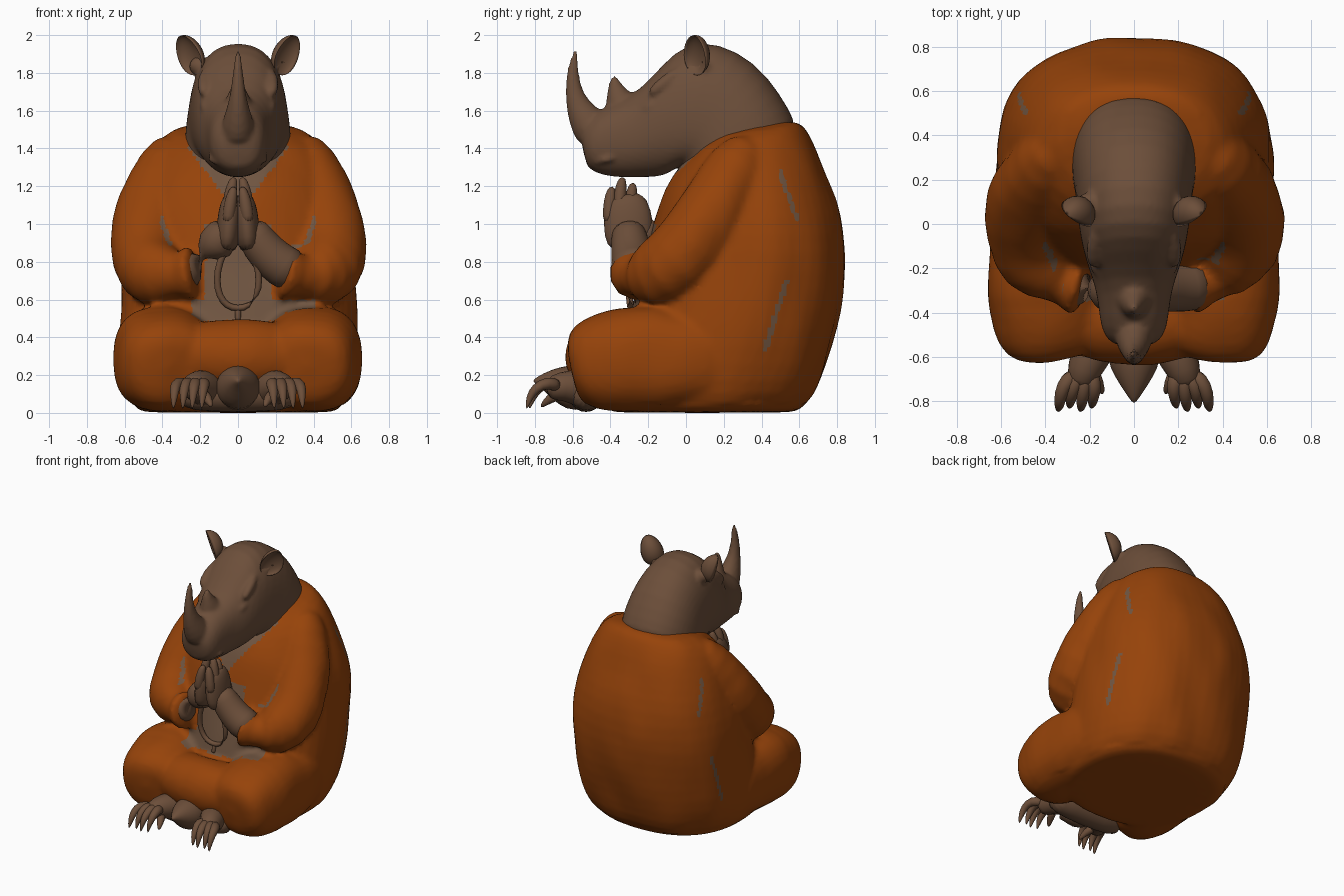
import bpy, bmesh, math
from mathutils import Vector, Matrix, noise

if "Cube" in bpy.data.objects:
    bpy.data.objects.remove(bpy.data.objects["Cube"], do_unlink=True)


def material(name, rgb):
    m = bpy.data.materials.new(name)
    m.use_nodes = True
    m.diffuse_color = (*rgb, 1)
    node = next(n for n in m.node_tree.nodes if n.type == "BSDF_PRINCIPLED")
    node.inputs["Base Color"].default_value = (*rgb, 1)
    node.inputs["Roughness"].default_value = 0.8
    return m


HIDE = material("brown hide", (0.15, 0.077, 0.042))
CLOTH = material("orange robe", (0.305, 0.056, 0.003))
BODY = material("grey brown body", (0.16, 0.09, 0.052))


def loft(bm, rings, power=2.0, sides=24):
    """Skin closed rings given as (centre, half axis, half axis)."""
    loops = []
    for c, u, v in rings:
        loop = []
        for i in range(sides):
            a = math.tau * i / sides
            p, q = (math.copysign(abs(t) ** (2 / power), t) for t in (math.cos(a), math.sin(a)))
            loop.append(bm.verts.new(c + u * p + v * q))
        loops.append(loop)
    for a, b in zip(loops, loops[1:]):
        for i in range(sides):
            j = (i + 1) % sides
            bm.faces.new((a[i], a[j], b[j], b[i]))
    bm.faces.new(loops[0])
    bm.faces.new(loops[-1])


def spine_loft(bm, sections, power):
    """Sections are (y, z) of one edge, (y, z) of the other, half width."""
    rings = []
    for a, b, w in sections:
        a, b = Vector((0, *a)), Vector((0, *b))
        rings.append(((a + b) / 2, Vector((w, 0, 0)), (a - b) / 2))
    loft(bm, rings, power)


def tube(bm, points, side=1, sides=12, flat=1.0, power=2.0):
    """Points are (x, y, z, radius); side -1 mirrors them."""
    pos = [Vector((x * side, y, z)) for x, y, z, r in points]
    rings = []
    for i, c in enumerate(pos):
        t = (pos[min(i + 1, len(pos) - 1)] - pos[max(i - 1, 0)]).normalized()
        ref = Vector((1, 0, 0)) if abs(t.x) < 0.8 else Vector((0, 0, 1))
        u = (ref - t * ref.dot(t)).normalized()
        r = points[i][3]
        rings.append((c, u * r * flat, t.cross(u) * r))
    loft(bm, rings, power, sides)


def finish(name, bm, mat, subsurf=1, voxel=0, smooth=0):
    bmesh.ops.recalc_face_normals(bm, faces=bm.faces)
    me = bpy.data.meshes.new(name)
    bm.to_mesh(me)
    bm.free()
    ob = bpy.data.objects.new(name, me)
    bpy.context.collection.objects.link(ob)
    if subsurf:
        ob.modifiers.new("round", "SUBSURF").levels = subsurf
    if voxel:
        mod = ob.modifiers.new("fuse", "REMESH")
        mod.mode, mod.voxel_size = "VOXEL", voxel
    if smooth:
        mod = ob.modifiers.new("soften", "SMOOTH")
        mod.factor, mod.iterations = 0.5, smooth
    dg = bpy.context.evaluated_depsgraph_get()
    ob.data = bpy.data.meshes.new_from_object(ob.evaluated_get(dg))
    ob.modifiers.clear()
    ob.data.name = name
    ob.data.materials.clear()
    ob.data.materials.append(mat)
    ob.data.shade_smooth()
    return ob


# Robe: torso, folded legs and sleeves fused together
bm = bmesh.new()
spine_loft(bm, [
    ((.57, .0), (-.4, .0), .5), ((.6, .01), (-.42, .01), .53), ((.69, .09), (-.42, .08), .6),
    ((.75, .25), (-.38, .25), .635), ((.805, .45), (-.31, .45), .635), ((.84, .65), (-.27, .65), .63),
    ((.855, .85), (-.22, .85), .625), ((.825, 1.05), (-.17, 1.02), .595), ((.77, 1.22), (-.13, 1.15), .545),
    ((.7, 1.39), (-.08, 1.25), .495), ((.63, 1.51), (.03, 1.4), .42), ((.59, 1.555), (.2, 1.51), .28),
], 2.35)
tube(bm, [(-.3, -.4, .29, .2), (-.12, -.43, .3, .195), (0, -.455, .3, .195), (.12, -.43, .3, .195),
          (.3, -.4, .29, .2)], sides=20)
for s in (1, -1):
    tube(bm, [(.35, .35, .27, .24), (.37, .1, .285, .27), (.385, -.15, .285, .28), (.39, -.32, .28, .28),
              (.38, -.46, .265, .26), (.365, -.56, .25, .22), (.36, -.61, .24, .14)], s, 20, power=2.5)
    tube(bm, [(.3, .36, 1.42, .1), (.38, .28, 1.33, .16), (.455, .17, 1.1, .19), (.485, .04, .88, .205),
              (.47, -.1, .74, .21), (.37, -.225, .72, .175), (.27, -.275, .735, .155), (.22, -.285, .745, .14)],
         s, 20)
    tube(bm, [(.25, .3, 1.49, .03), (.22, .1, 1.4, .03), (.14, -.06, 1.25, .03), (.03, -.14, 1.05, .02)], s)
robe = finish("robe", bm, CLOTH, 1, 0.021, 3)
robe.data.materials.append(BODY)

# Cloth folds, moved along normals in one pass
bm = bmesh.new()
bm.from_mesh(robe.data)
for v in bm.verts:
    p = v.co
    if p.z > 0.05:
        v.co = p + v.normal * 0.014 * noise.noise(Vector((p.x * 5, p.y * 5, p.z * 2.5)))


def near_line(p, a, b, width):
    a, b, p = Vector(a), Vector(b), Vector(p)
    t = max(0, min(1, (p - a).dot(b - a) / (b - a).length_squared))
    return (p - a - (b - a) * t).length < width


# Openings of the robe that show the body
for f in bm.faces:
    side_x, y, z = f.calc_center_median()
    x = abs(side_x)
    chest = y < .12 and z > 1.05 and x < (z - 1.05) * .75
    belly = -.35 < y < 0 and (.485 < z < .6 and x < .25 or .6 < z < 1 and x < .17)
    hip = -.35 < y < 0 and .535 < z < .6 and .2 < side_x < .4
    crook = -.16 < y < -.03 and .8 < z < .89 and .2 < x < .42
    sleeve_gap = y < 0 and near_line((x, z), (.365, .9), (.405, 1.03), .013)
    slit = x > .3 and (near_line((y, z), (.5, 1.27), (.59, 1.02), .012)
                       or near_line((y, z), (.42, .34), (.53, .7), .014))
    if chest or belly or hip or crook or sleeve_gap or slit:
        f.material_index = 1
bm.to_mesh(robe.data)
bm.free()

# Head with neck, horns, brows, eyes, lips and nostril bumps
bm = bmesh.new()
spine_loft(bm, [
    ((.59, 1.47), (-.04, 1.16), .28), ((.58, 1.55), (-.03, 1.24), .285), ((.5, 1.69), (-.03, 1.31), .28),
    ((.37, 1.86), (-.06, 1.29), .265), ((.17, 1.965), (-.12, 1.25), .255), ((.0, 1.96), (-.2, 1.245), .235),
    ((-.12, 1.85), (-.27, 1.245), .205), ((-.24, 1.71), (-.33, 1.245), .175), ((-.36, 1.65), (-.4, 1.25), .16),
    ((-.48, 1.6), (-.46, 1.265), .15), ((-.545, 1.52), (-.505, 1.285), .12), ((-.56, 1.45), (-.53, 1.32), .07),
], 2.3)
tube(bm, [(-.155, -.38, 1.35, .018), (-.12, -.48, 1.33, .022), (0, -.53, 1.315, .025),
          (.12, -.48, 1.33, .022), (.155, -.38, 1.35, .018)])
tube(bm, [(0, -.46, 1.46, .12), (0, -.525, 1.54, .1), (0, -.57, 1.62, .068), (0, -.595, 1.7, .047),
          (0, -.602, 1.8, .033), (0, -.59, 1.88, .02), (0, -.585, 1.92, .014)], sides=14, flat=.85)
tube(bm, [(0, -.32, 1.59, .12), (0, -.355, 1.66, .078), (0, -.375, 1.72, .044), (0, -.385, 1.79, .014)],
     sides=14, flat=.85)
for s in (1, -1):
    tube(bm, [(.15, .0, 1.83, .03), (.185, -.1, 1.76, .04), (.18, -.2, 1.68, .03)], s)
    tube(bm, [(.18, -.13, 1.64, .02), (.178, -.18, 1.63, .03), (.165, -.23, 1.6, .02)], s)
    tube(bm, [(.11, -.43, 1.46, .02), (.115, -.475, 1.45, .035), (.1, -.51, 1.43, .02)], s)
    tube(bm, [(.14, .1, 1.79, .06), (.2, .09, 1.83, .058), (.25, .085, 1.87, .045)], s)
finish("head", bm, HIDE, 1, 0.0145, 2)

for s, label in ((1, "left"), (-1, "right")):
    # Cupped ear
    bm = bmesh.new()
    bmesh.ops.create_uvsphere(bm, u_segments=20, v_segments=14, radius=1)
    for v in bm.verts:
        if v.co.y < 0:
            v.co.y *= -0.55
        v.co.x *= 1 - 0.15 * v.co.z
    turn = Matrix.Rotation(math.radians(23), 4, "Y") @ Matrix.Rotation(math.radians(45), 4, "Z")
    bm.transform(Matrix.Scale(s, 4, (1, 0, 0)) @ Matrix.Translation((.264, .045, 1.893))
                 @ turn @ Matrix.Diagonal((.08, .085, .112, 1)))
    finish(label + "_ear", bm, HIDE, 0)

    # Forearm and pressed palm with fingers
    bm = bmesh.new()
    tube(bm, [(.32, -.27, .74, .12), (.23, -.28, .775, .12), (.15, -.29, .85, .11), (.09, -.3, .93, .1),
              (.055, -.31, 1.0, .08)], s, 14)
    tube(bm, [(.06, -.31, .85, .1), (.052, -.305, .93, .13), (.045, -.305, 1.02, .135), (.038, -.315, 1.1, .12),
              (.03, -.33, 1.16, .08)], s, 14, .5)
    for k in range(4):
        y, tip = -.4 + k * .056, 1.2 + (.0, .05, .02, -.06)[k]
        tube(bm, [(.055, y - .01, tip - .2, .034), (.045, y - .006, tip - .12, .036),
                  (.032, y, tip - .05, .033), (.02, y + .01, tip, .016)], s, 10)
    tube(bm, [(.06, -.23, .9, .045), (.05, -.195, .96, .04), (.03, -.18, 1.03, .02)], s, 10)
    finish(label + "_hand", bm, HIDE)

    # Foot with curled claws
    bm = bmesh.new()
    tube(bm, [(.15, -.48, .11, .11), (.19, -.58, .135, .1), (.225, -.66, .145, .08), (.25, -.74, .12, .06)], s)
    for k in range(4):
        x = .175 + k * .05
        reach = .015 * (k % 2)
        tube(bm, [(.2 + k * .022, -.67, .14, .042), (x, -.735, .165, .034), (x + .01, -.785 - reach, .13, .028),
                  (x + .014, -.815 - reach, .08, .02), (x + .018, -.83 - reach, .02, .005)], s, 10)
    tube(bm, [(.19, -.66, .1, .035), (.16, -.72, .08, .028), (.14, -.77, .03, .01)], s, 10)
    finish(label + "_foot", bm, HIDE)

# Pointed piece and ankles between the feet
bm = bmesh.new()
tube(bm, [(-.32, -.53, .09, .07), (-.15, -.53, .1, .1), (.15, -.53, .1, .1), (.32, -.53, .09, .07)])
tube(bm, [(0, -.52, .13, .13), (0, -.62, .135, .125), (0, -.69, .16, .09), (0, -.76, .17, .042),
          (0, -.81, .17, .006)])
finish("crossed_ankles", bm, HIDE)

# Prayer cord loop with tassel
bm = bmesh.new()
right_half = [(.05, -.33, .9), (.1, -.32, .8), (.115, -.31, .7), (.1, -.3, .62), (.06, -.295, .565)]
path = right_half + [(0, -.29, .55)] + [(-x, y, z) for x, y, z in reversed(right_half)]
tube(bm, [(*p, .02) for p in path], sides=8)
tube(bm, [(0, -.29, .55, .022), (0, -.295, .52, .014), (0, -.3, .485, .02)], sides=8)
finish("prayer_cord", bm, HIDE)
